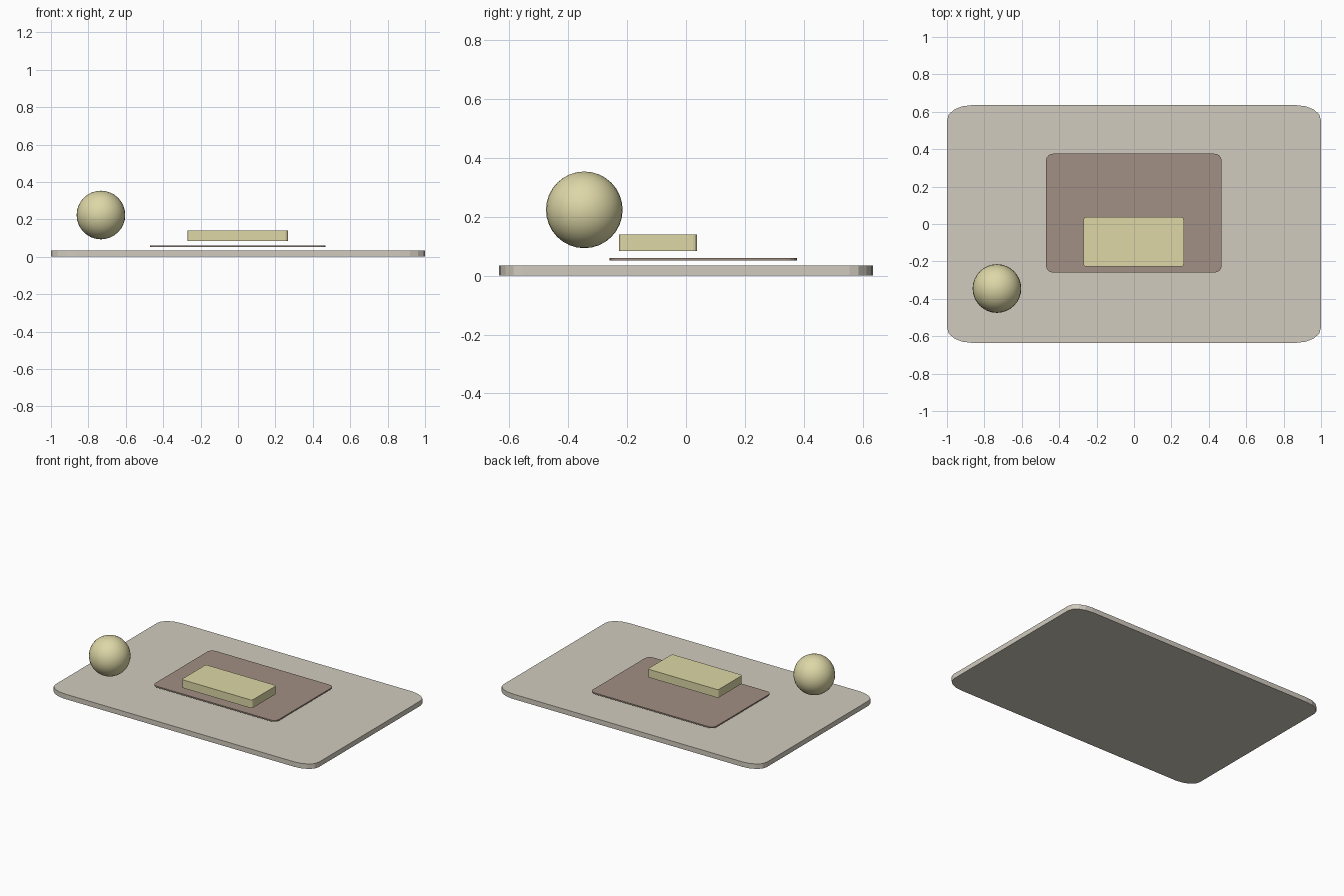
import bpy, bmesh
from math import sin, cos, pi

cube = bpy.data.objects.get("Cube")
if cube:
    bpy.data.objects.remove(cube, do_unlink=True)


def material(name, srgb):
    color = [(c / 255) ** 2.2 for c in srgb] + [1]
    mat = bpy.data.materials.new(name)
    mat.use_nodes = True
    mat.diffuse_color = color
    mat.node_tree.nodes["Principled BSDF"].inputs["Base Color"].default_value = color
    return mat


def rounded_plate(name, x, y, z, radius, segments, mat):
    """Extruded rectangle with elliptical corners; x, y, z are (low, high)."""
    rx, ry = radius
    corners = [(x[1] - rx, y[1] - ry), (x[0] + rx, y[1] - ry),
               (x[0] + rx, y[0] + ry), (x[1] - rx, y[0] + ry)]
    bm = bmesh.new()
    outline = []
    for quarter, (cx, cy) in enumerate(corners):
        for step in range(segments + 1):
            a = (quarter + step / segments) * pi / 2
            outline.append(bm.verts.new((cx + rx * cos(a), cy + ry * sin(a), z[0])))
    base = bm.faces.new(outline)
    top = bmesh.ops.extrude_face_region(bm, geom=[base], use_keep_orig=True)
    moved = [v for v in top["geom"] if isinstance(v, bmesh.types.BMVert)]
    bmesh.ops.translate(bm, verts=moved, vec=(0, 0, z[1] - z[0]))
    bmesh.ops.recalc_face_normals(bm, faces=bm.faces)
    mesh = bpy.data.meshes.new(name)
    bm.to_mesh(mesh)
    bm.free()
    mesh.materials.append(mat)
    obj = bpy.data.objects.new(name, mesh)
    bpy.context.collection.objects.link(obj)
    return obj


stone = material("warm grey", (208, 202, 189))
brown = material("dusty brown", (160, 142, 130))
cream = material("pale cream", (220, 214, 165))

# Stacked floating plates
rounded_plate("base_slab", (-1, 1), (-0.635, 0.635), (0, 0.034), (0.13, 0.08), 4, stone)
rounded_plate("middle_panel", (-0.47, 0.468), (-0.26, 0.376), (0.051, 0.06), (0.04, 0.035), 4, brown)
rounded_plate("top_block", (-0.27, 0.266), (-0.228, 0.037), (0.083, 0.139), (0.014, 0.014), 3, cream)

# Ball floating above the front corner
bpy.ops.mesh.primitive_uv_sphere_add(segments=32, ring_count=16, radius=0.13,
                                     location=(-0.733, -0.345, 0.223))
ball = bpy.context.object
ball.name = "ball"
ball.data.materials.append(cream)
bpy.ops.object.shade_smooth()
